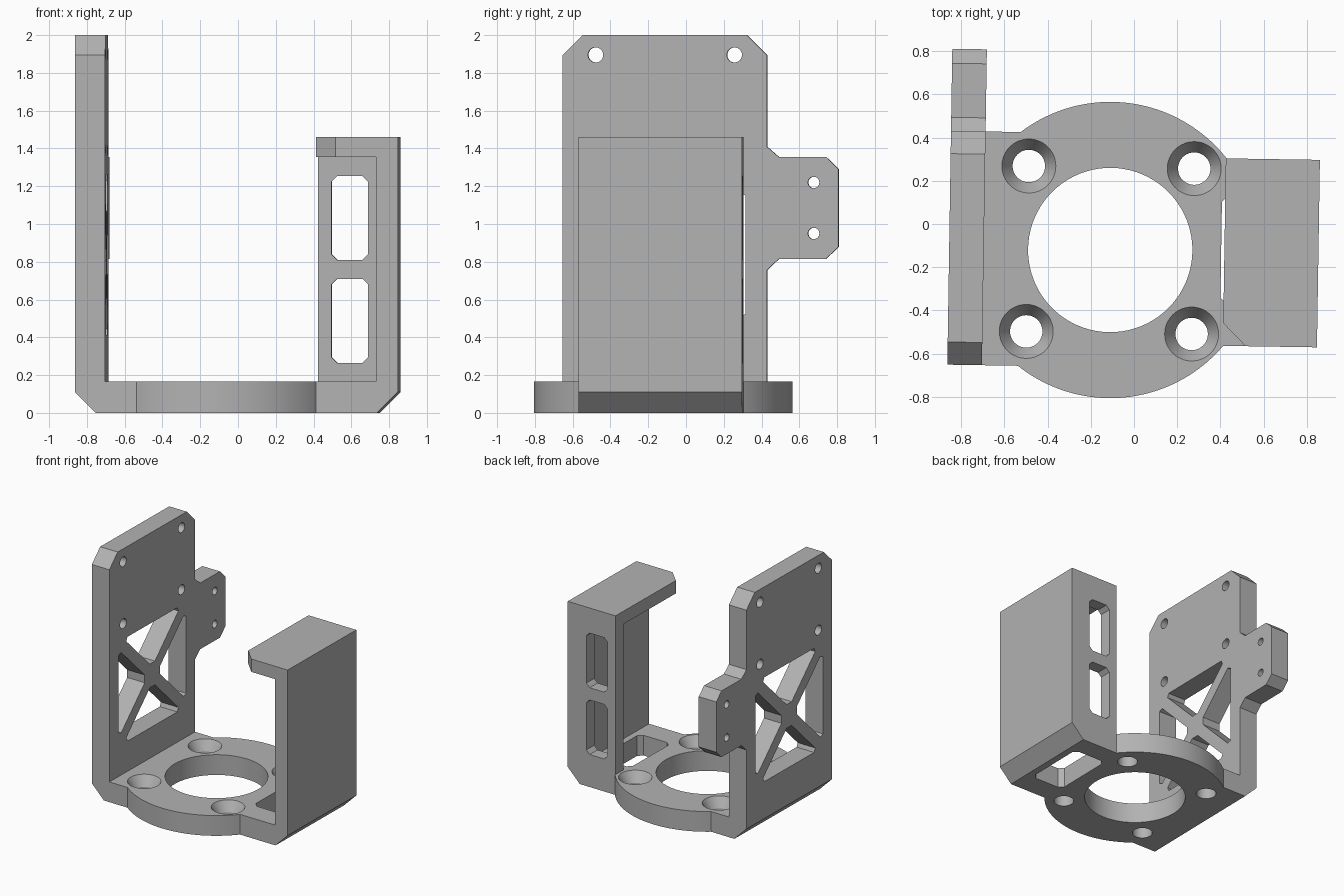
import bpy, bmesh, math
from mathutils import Matrix

if "Cube" in bpy.data.objects:
    bpy.data.objects.remove(bpy.data.objects["Cube"])

grey = bpy.data.materials.new("light_grey")
grey.diffuse_color = (0.45, 0.45, 0.45, 1)
grey.use_nodes = True
grey.node_tree.nodes["Principled BSDF"].inputs["Base Color"].default_value = grey.diffuse_color


def prism(name, pts, axis, a, b):
    """Extrude a 2D outline along an axis from a to b."""
    place = {"x": lambda p, t: (t, p[0], p[1]),
             "y": lambda p, t: (p[0], t, p[1]),
             "z": lambda p, t: (p[0], p[1], t)}[axis]
    bm = bmesh.new()
    low = [bm.verts.new(place(p, a)) for p in pts]
    high = [bm.verts.new(place(p, b)) for p in pts]
    bm.faces.new(low)
    bm.faces.new(high)
    for i in range(len(pts)):
        j = (i + 1) % len(pts)
        bm.faces.new((low[i], low[j], high[j], high[i]))
    bmesh.ops.recalc_face_normals(bm, faces=bm.faces)
    return finish(name, bm)


def cone(name, x, y, z0, z1, r0, r1):
    bm = bmesh.new()
    bmesh.ops.create_cone(bm, cap_ends=True, segments=48, radius1=r0, radius2=r1, depth=z1 - z0,
                          matrix=Matrix.Translation((x, y, (z0 + z1) / 2)))
    return finish(name, bm)


def finish(name, bm):
    me = bpy.data.meshes.new(name)
    bm.to_mesh(me)
    bm.free()
    me.materials.append(grey)
    ob = bpy.data.objects.new(name, me)
    bpy.context.collection.objects.link(ob)
    return ob


def combine(target, other, op):
    """Apply a boolean and remove the helper."""
    mod = target.modifiers.new("bool", "BOOLEAN")
    mod.operation, mod.solver, mod.object = op, "EXACT", other
    bpy.context.view_layer.objects.active = target
    bpy.ops.object.modifier_apply(modifier=mod.name)
    bpy.data.objects.remove(other)


def cut(target, other):
    combine(target, other, "DIFFERENCE")


def circle(x, y, r, n=32):
    return [(x + r * math.cos(2 * math.pi * i / n), y + r * math.sin(2 * math.pi * i / n))
            for i in range(n)]


def clipped(pts, c):
    """Cut a short length c off every corner of an outline."""
    out = []
    for i, p in enumerate(pts):
        for q in (pts[i - 1], pts[(i + 1) % len(pts)]):
            d = math.dist(p, q)
            out.append((p[0] + (q[0] - p[0]) * c / d, p[1] + (q[1] - p[1]) * c / d))
    return out


def rect(x0, x1, y0, y1):
    return [(x0, y0), (x1, y0), (x1, y1), (x0, y1)]


CX, CY, R, T = -0.108, -0.122, 0.685, 0.165   # ring centre, radius, floor thickness
Y0, Y1 = -0.664, 0.417                        # tall plate sides
B0, B1 = -0.557, 0.31                         # cover sides


# Floor: ring with straps to both uprights
def arc(a, b, n=40):
    return [(CX + R * math.cos(a + (b - a) * i / n), CY + R * math.sin(a + (b - a) * i / n))
            for i in range(n + 1)]


def ang(y):
    return math.asin((y - CY) / R)


outline = (arc(ang(B1), math.pi - ang(Y1)) + [(-0.693, Y1), (-0.693, Y0)]
           + arc(math.pi - ang(Y0), 2 * math.pi + ang(B0)) + [(0.74, B0), (0.74, B1)])
bracket = prism("bracket", outline, "z", 0, T)
cut(bracket, prism("bore", circle(CX, CY, 0.38, 80), "z", -0.1, 0.3))
for sx in (-1, 1):
    for sy in (-1, 1):
        x, y = CX + sx * 0.3825, CY + sy * 0.3825
        cut(bracket, cone("screw_hole", x, y, -0.1, 0.12, 0.075, 0.075))
        cut(bracket, cone("countersink", x, y, 0.085, 0.175, 0.075, 0.131))
cut(bracket, prism("floor_slot", clipped(rect(0.405, 0.69, -0.37, 0.145), 0.035), "z", -0.1, 0.3))

# Tall plate with side tab
plate = prism("tall_plate", [
    (Y0, 0), (Y1, 0), (Y1, 0.755), (0.48, 0.815), (0.73, 0.815), (0.797, 0.88), (0.797, 1.29),
    (0.73, 1.355), (0.48, 1.355), (Y1, 1.41), (Y1, 1.895), (Y1 - 0.105, 2), (Y0 + 0.105, 2),
    (Y0, 1.895)], "x", -0.853, -0.693)
cut(plate, prism("bottom_bevel", [(-0.873, 0.13), (-0.873, -0.02), (-0.723, -0.02)],
                 "y", -1, 1))
for y, z, r in [(CY + s * 0.3675, z, 0.04) for s in (-1, 1) for z in (1.39, 1.895)] + [
        (0.665, 0.95, 0.03), (0.665, 1.22, 0.03)]:
    cut(plate, prism("plate_hole", circle(y, z, r), "x", -1, -0.5))

# Four triangular openings leaving a cross brace
H, W = 0.425, 0.065
for k in range(4):
    c, s = round(math.cos(k * math.pi / 2)), round(math.sin(k * math.pi / 2))
    tri = clipped([(W, 0), (H, -(H - W)), (H, H - W)], 0.045)
    cut(plate, prism("brace_opening", [(CY + c * u - s * v, 0.837 + s * u + c * v) for u, v in tri],
                     "x", -1, -0.5))

# Cover: outer wall, top flange and windowed back panel
wall = prism("outer_wall", [(0.74, 0), (0.745, 0), (0.855, 0.11), (0.855, 1.46), (0.74, 1.46)],
             "y", B0, B1)
flange = prism("top_flange", [(0.525, B0), (0.74, B0), (0.74, B1), (0.42, B1),
                              (0.42, B0 + 0.105)], "z", 1.355, 1.46)
panel = prism("back_panel", rect(0.42, 0.74, T, 1.355), "y", B1 - 0.1, B1)
for z in (0.265, 0.81):
    cut(panel, prism("window", clipped(rect(0.492, 0.685, z, z + 0.445), 0.03), "y", 0, 0.5))

# Join into one solid, tidy flat seams, turn slightly about z
for part in (plate, wall, flange, panel):
    combine(bracket, part, "UNION")
bm = bmesh.new()
bm.from_mesh(bracket.data)
bmesh.ops.remove_doubles(bm, verts=bm.verts, dist=1e-4)
bmesh.ops.dissolve_limit(bm, angle_limit=math.radians(0.5), verts=bm.verts, edges=bm.edges)
bm.transform(Matrix.Rotation(math.radians(-0.9), 4, "Z"))
bm.to_mesh(bracket.data)
bm.free()
bracket.select_set(True)
bpy.context.view_layer.objects.active = bracket
bpy.ops.object.shade_smooth_by_angle(angle=math.radians(25))
